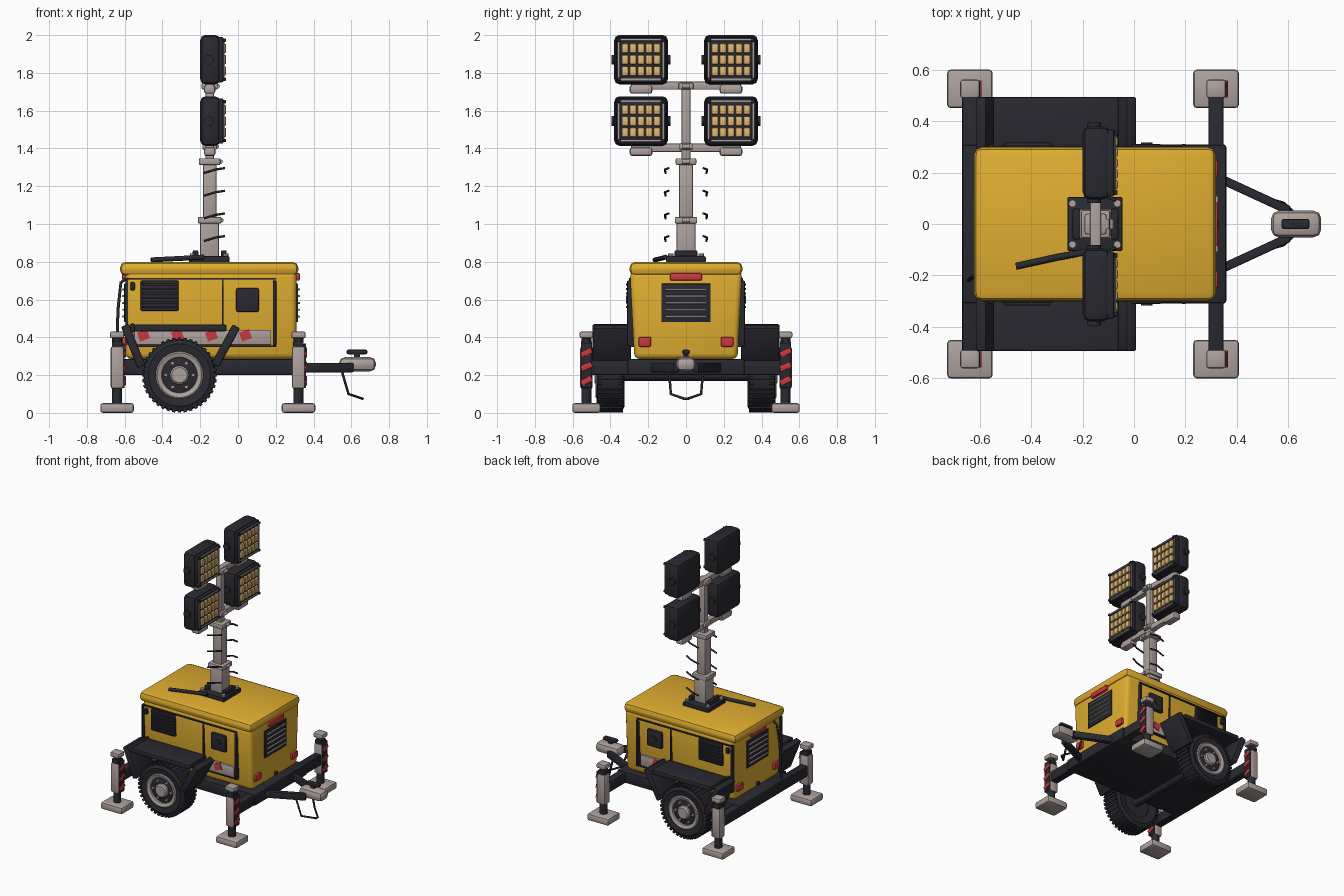
import bpy, bmesh, math
from mathutils import Vector, Matrix

def mat(name, c):
    m = bpy.data.materials.new(name)
    m.diffuse_color = (*c, 1)
    return m

YEL = mat("yellow_paint", (0.74, 0.42, 0.03))
DRK = mat("dark_rubber", (0.022, 0.022, 0.03))
GRY = mat("warm_grey", (0.42, 0.36, 0.34))
RED = mat("red", (0.6, 0.04, 0.05))
AMB = mat("amber", (0.75, 0.48, 0.18))

def finish(name, bm, m):
    bmesh.ops.recalc_face_normals(bm, faces=bm.faces)
    me = bpy.data.meshes.new(name)
    bm.to_mesh(me)
    bm.free()
    me.materials.append(m)
    ob = bpy.data.objects.new(name, me)
    bpy.context.collection.objects.link(ob)
    bpy.ops.object.select_all(action='DESELECT')
    ob.select_set(True)
    bpy.context.view_layer.objects.active = ob
    bpy.ops.object.shade_smooth_by_angle(angle=math.radians(35))
    return ob

def box(name, x, y, z, m, bev=0.0, rot=None, taper=1.0, seg=2):
    """Box from (min, max) pairs; taper narrows the bottom in y."""
    bm = bmesh.new()
    bmesh.ops.create_cube(bm, size=1)
    for v in bm.verts:
        v.co = Vector((v.co.x * abs(x[1] - x[0]), v.co.y * abs(y[1] - y[0]), v.co.z * abs(z[1] - z[0])))
        if v.co.z < 0:
            v.co.y *= taper
    if bev:
        bmesh.ops.bevel(bm, geom=bm.edges[:], offset=bev, segments=seg, profile=0.5, affect='EDGES')
    if rot:
        bm.transform(Matrix.Rotation(rot[1], 4, rot[0]))
    bm.transform(Matrix.Translation((sum(x) / 2, sum(y) / 2, sum(z) / 2)))
    return finish(name, bm, m)

def cbox(name, c, s, m, bev=0.0, rot=None):
    return box(name, *[(c[i] - s[i] / 2, c[i] + s[i] / 2) for i in range(3)], m, bev, rot)

def lathe(name, prof, c, m, axis='Y', n=40):
    """Revolve (radius, along) points round an axis through c."""
    bm = bmesh.new()
    vs = [bm.verts.new((r, 0, h)) for r, h in prof]
    es = [bm.edges.new(p) for p in zip(vs, vs[1:])]
    bmesh.ops.spin(bm, geom=vs + es, cent=(0, 0, 0), axis=(0, 0, 1), angle=2 * math.pi, steps=n)
    bmesh.ops.remove_doubles(bm, verts=bm.verts, dist=1e-5)
    if axis == 'Y':
        bm.transform(Matrix.Rotation(-math.pi / 2, 4, 'X'))
    bm.transform(Matrix.Translation(c))
    return finish(name, bm, m)

def cyl(name, c, r, a, b, m, axis='Y', n=20):
    return lathe(name, [(0, a), (r, a), (r, b), (0, b)], c, m, axis, n)

def wire(name, pts, r, m):
    cu = bpy.data.curves.new(name, 'CURVE')
    cu.dimensions = '3D'
    cu.bevel_depth, cu.bevel_resolution, cu.use_fill_caps = r, 2, True
    sp = cu.splines.new('POLY')
    sp.points.add(len(pts) - 1)
    for p, q in zip(sp.points, pts):
        p.co = (*q, 1)
    cu.materials.append(m)
    ob = bpy.data.objects.new(name, cu)
    bpy.context.collection.objects.link(ob)

# Chassis, cross beams and drawbar
box("chassis", (-0.67, 0.36), (-0.31, 0.31), (0.2, 0.285), DRK, 0.01)
box("rear_cross_beam", (-0.67, -0.61), (-0.5, 0.5), (0.2, 0.28), DRK, 0.008)
box("front_cross_beam", (0.29, 0.35), (-0.5, 0.5), (0.2, 0.28), DRK, 0.008)
cyl("axle", (-0.31, 0, 0.2), 0.03, -0.4, 0.4, DRK)
for s in (-1, 1):
    a = math.atan2(-s * 0.12, 0.26)
    cbox("drawbar_arm", (0.47, s * 0.115, 0.24), (0.3, 0.035, 0.05), DRK, 0.006, ('Z', a))
box("coupler", (0.535, 0.73), (-0.052, 0.052), (0.22, 0.295), GRY, 0.03)
box("coupler_handle", (0.575, 0.685), (-0.02, 0.02), (0.31, 0.335), DRK, 0.01)
box("coupler_handle_post", (0.615, 0.645), (-0.012, 0.012), (0.28, 0.32), DRK)
wire("stand_loop", [(0.55, -0.09, 0.22), (0.585, -0.08, 0.1), (0.66, -0.01, 0.075),
                    (0.66, 0.01, 0.075), (0.585, 0.08, 0.1), (0.55, 0.09, 0.22)], 0.007, DRK)

# Body and roof
box("body", (-0.595, 0.31), (-0.297, 0.297), (0.285, 0.75), YEL, 0.03, taper=0.92, seg=3)
box("roof", (-0.625, 0.32), (-0.3, 0.3), (0.725, 0.8), YEL, 0.032, seg=2)

# Side doors, louvres and hazard bands, on both sides
for s in (-1, 1):
    def side(name, x, z, out, m, bev=0.0, rot=None):
        return box(name, x, sorted((s * 0.27, s * out)), z, m, bev, rot)
    side("door_trim_top", (-0.59, 0.2), (0.705, 0.715), 0.303, DRK)
    side("door_trim_bottom", (-0.55, 0.2), (0.35, 0.358), 0.297, DRK)
    side("door_trim_left", (-0.595, -0.585), (0.36, 0.71), 0.303, DRK)
    side("door_trim_middle", (-0.085, -0.077), (0.44, 0.71), 0.301, DRK)
    side("door_latch_bar", (0.185, 0.203), (0.355, 0.7), 0.312, DRK, 0.005)
    side("louvre_panel", (-0.515, -0.315), (0.54, 0.7), 0.307, DRK, 0.006)
    for i in range(6):
        z = 0.56 + i * 0.024
        side("louvre_slat", (-0.505, -0.325), (z - 0.006, z + 0.006), 0.318, DRK, 0.004)
    side("handle_panel", (-0.01, 0.11), (0.535, 0.66), 0.312, DRK, 0.008)
    cyl("handle_lock", (0.05, s * 0.312, 0.6), 0.022, -0.006, 0.006, DRK)
    for z in (0.45, 0.67):
        side("hinge", (-0.57, -0.545), (z - 0.022, z + 0.022), 0.312, DRK, 0.008)
    side("marker_band", (-0.55, 0.175), (0.36, 0.44), 0.296, GRY, 0.003)
    for x in (-0.5, -0.32, -0.14, 0.04):
        side("marker_stripe", (x - 0.028, x + 0.028), (0.385, 0.435), 0.301, RED, 0, ('Y', -0.35))

# End louvres and lamps
for e, xf in ((1, 0.31), (-1, -0.595)):
    def end(name, y, z, out, m, bev=0.0):
        return box(name, sorted((xf - e * 0.02, xf + e * out)), y, z, m, bev)
    end("end_grille", (-0.13, 0.13), (0.48, 0.685), 0.008, DRK, 0.005)
    for i in range(5):
        z = 0.51 + i * 0.036
        end("end_grille_slat", (-0.11, 0.11), (z - 0.005, z + 0.005), 0.018, GRY, 0.003)
    end("top_marker_lamp", (-0.085, 0.085), (0.7, 0.74), 0.018, RED, 0.008)
    for s in (-1, 1):
        end("tail_lamp", (s * 0.218 - 0.033, s * 0.218 + 0.033), (0.35, 0.402), 0.018, RED, 0.008)
    cyl("tow_eye", (xf + e * 0.005, 0, 0.32), 0.014, -0.01, 0.01, DRK)
wire("rear_cable", [(-0.58, -0.2, 0.72), (-0.62, -0.2, 0.69), (-0.635, -0.21, 0.55), (-0.645, -0.22, 0.27)], 0.008, DRK)

# Fenders and wheels
for s in (-1, 1):
    yy = sorted((s * 0.29, s * 0.495))
    ym = s * 0.393
    box("fender_top", (-0.55, -0.06), yy, (0.432, 0.467), DRK, 0.008)
    cbox("fender_rear_flap", (-0.555, ym, 0.355), (0.045, 0.205, 0.235), DRK, 0.008, ('Y', -0.38))
    cbox("fender_front_flap", (-0.065, ym, 0.355), (0.045, 0.205, 0.235), DRK, 0.008, ('Y', 0.5))
    c = (-0.31, s * 0.4, 0.2)
    lathe("tyre", [(0.11, -0.065), (0.165, -0.075), (0.185, -0.065), (0.192, -0.04), (0.192, 0.04),
                   (0.185, 0.065), (0.165, 0.075), (0.11, 0.065), (0.11, -0.065)], c, DRK, n=48)
    for k in range(40):
        t = 2 * math.pi * k / 40
        cbox("tread_block", (c[0] + 0.189 * math.sin(t), c[1], c[2] + 0.189 * math.cos(t)),
             (0.017, 0.135, 0.02), DRK, 0, ('Y', t))
    f = lambda pts: [(r, s * h) for r, h in pts]
    lathe("rim_ring", f([(0.125, 0.04), (0.125, 0.073), (0.118, 0.078), (0.095, 0.07), (0.09, 0.04)]), c, GRY)
    lathe("rim_disc", f([(0, -0.05), (0.115, -0.05), (0.115, 0.05), (0.095, 0.058), (0, 0.058)]), c, DRK)
    lathe("hub", f([(0, 0.05), (0.05, 0.05), (0.05, 0.075), (0.04, 0.085), (0, 0.085)]), c, GRY, n=24)
    for k in range(6):
        t = math.pi * k / 3
        cyl("wheel_nut", (c[0] + 0.073 * math.cos(t), s * 0.462, 0.2 + 0.073 * math.sin(t)), 0.01, -0.01, 0.01, GRY, n=6)

# Outrigger legs at the four corners
for x in (-0.64, 0.32):
    for s in (-1, 1):
        y = s * 0.527
        cbox("foot_pad", (x, y, 0.026), (0.178, 0.15, 0.052), GRY, 0.014)
        cyl("inner_leg", (x, y, 0), 0.027, 0.04, 0.42, DRK, 'Z')
        cbox("outer_leg", (x, y, 0.24), (0.068, 0.066, 0.225), GRY, 0.012)
        cbox("leg_collar", (x, y, 0.365), (0.056, 0.06, 0.03), DRK, 0.006)
        cbox("leg_cap", (x, y, 0.413), (0.076, 0.072, 0.036), GRY, 0.01)
        cbox("leg_marker_plate", (x + 0.034, y, 0.25), (0.012, 0.06, 0.235), DRK, 0.003)
        for z in (0.17, 0.245, 0.32):
            cbox("leg_stripe", (x + 0.039, y, z), (0.014, 0.062, 0.03), RED, 0.003, ('X', 0.45))

# Mast with base plate, collars and coiled cable remains
MX = -0.15
box("mast_base", (-0.26, -0.045), (-0.105, 0.105), (0.795, 0.83), DRK, 0.008)
for x in (-0.24, -0.065):
    for y in (-0.08, 0.08):
        cyl("base_bolt", (x, y, 0), 0.015, 0.82, 0.845, GRY, 'Z', 8)
for x in (-0.225, -0.075):
    cbox("mast_bracket", (x, 0, 0.84), (0.03, 0.12, 0.04), DRK, 0.006)
for w, z0, z1 in ((0.1, 0.8, 1.03), (0.072, 1.0, 1.34), (0.046, 1.3, 1.75)):
    cbox("mast_section", (MX, 0, (z0 + z1) / 2), (w, w, z1 - z0), GRY, 0.008)
for w, z in ((0.125, 1.02), (0.115, 1.33), (0.075, 1.41), (0.085, 1.73)):
    cbox("mast_collar", (MX, 0, z), (w, w * 0.95, 0.036), GRY, 0.008)
    cyl("collar_pin", (MX + w / 2, 0, z), 0.012, -0.02, 0.02, GRY)
for i in range(4):
    z = 0.92 + i * 0.12
    for s in (-1, 1):
        wire("mast_cable", [(MX - 0.03, s * 0.108, z - 0.01), (MX + 0.03, s * 0.112, z + 0.008),
                            (MX + 0.08, s * 0.092, z + 0.016)], 0.006, DRK)
wire("roof_cable", [(-0.46, -0.165, 0.81), (-0.3, -0.13, 0.818), (-0.18, -0.108, 0.825)], 0.013, DRK)

# Lamp heads on two crossbars
for zb, zl in ((1.405, 1.545), (1.735, 1.87)):
    box("crossbar", (MX - 0.022, MX + 0.022), (-0.29, 0.29), (zb - 0.024, zb + 0.02), GRY, 0.008)
    for s in (-1, 1):
        y = s * 0.238
        cbox("lamp_yoke", (MX, y, zb - 0.022), (0.06, 0.12, 0.045), GRY, 0.012)
        cbox("lamp_housing", (-0.147, y, zl), (0.106, 0.284, 0.262), DRK, 0.028)
        cbox("lamp_front", (-0.092, y, zl), (0.03, 0.262, 0.24), DRK, 0.008)
        cyl("lamp_pivot", (-0.155, y, zl), 0.026, -0.157, 0.157, DRK)
        for t in (-1, 1):
            cbox("lamp_frame_side", (-0.078, y + t * 0.117, zl), (0.014, 0.01, 0.216), GRY, 0.003)
            cbox("lamp_frame_rail", (-0.078, y, zl + t * 0.105), (0.014, 0.236, 0.01), GRY, 0.003)
            for u in (-1, 1):
                cbox("lamp_screw", (-0.074, y + t * 0.115, zl + u * 0.103), (0.02, 0.018, 0.018), DRK, 0.004)
        for i in range(5):
            for j in range(3):
                cbox("lamp_cell", (-0.074, y + (i - 2) * 0.042, zl + (j - 1) * 0.06),
                     (0.022, 0.036, 0.05), AMB, 0.007)
